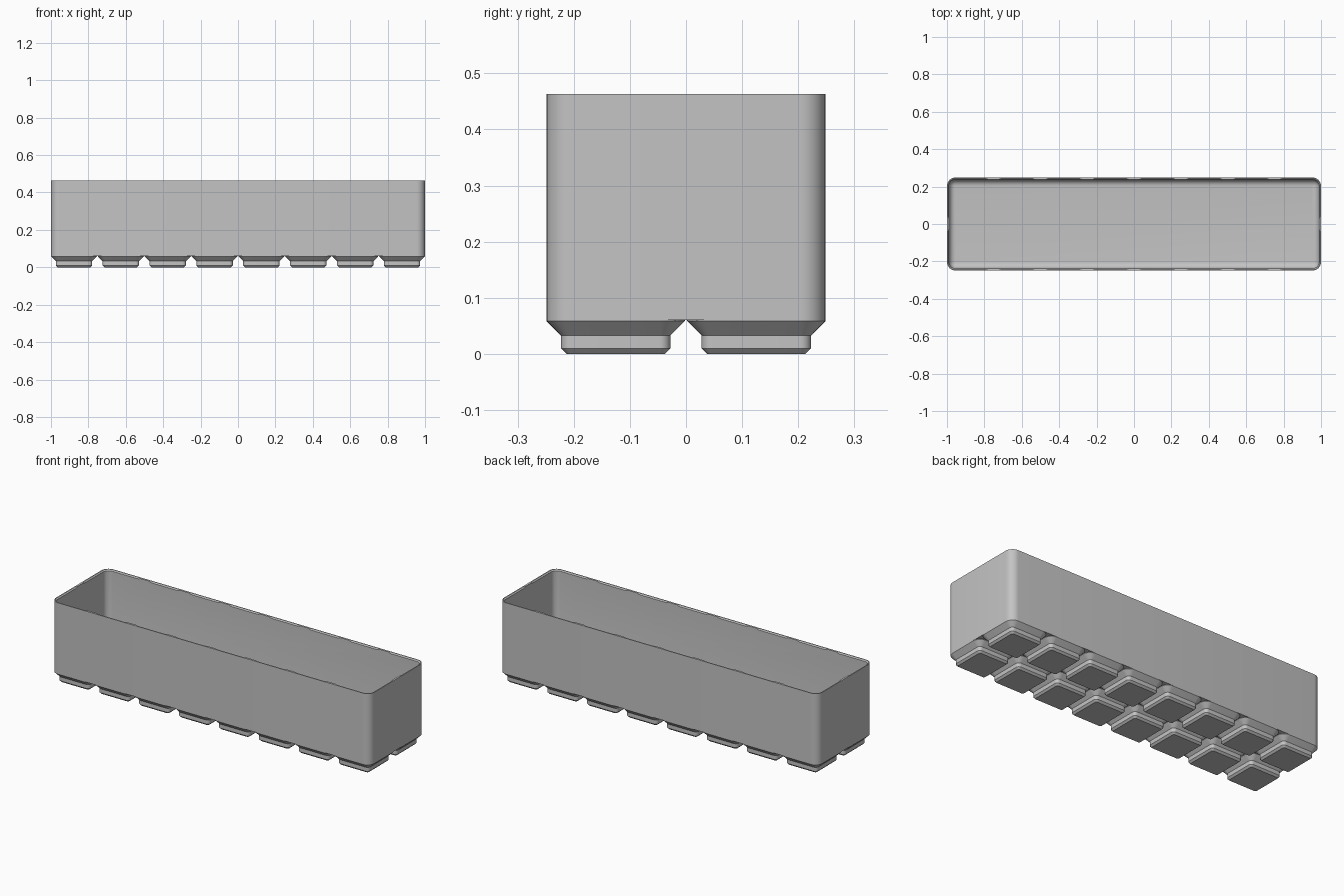
import bpy, bmesh, math

if "Cube" in bpy.data.objects:
    bpy.data.objects.remove(bpy.data.objects["Cube"], do_unlink=True)

# Main dimensions
HX, HY, RIM = 1.0, 0.2485, 0.463
CORNER, WALL = 0.0448, 0.0115
PITCH, FOOT_HALF = 0.2505, 0.1233
BASE, FLOOR, FILLET = 0.0605, 0.083, 0.033
COLS, ROWS = 8, 2

grey = bpy.data.materials.new("plain grey")
grey.use_nodes = True
grey.diffuse_color = (0.55, 0.55, 0.55, 1)
grey.node_tree.nodes["Principled BSDF"].inputs["Base Color"].default_value = grey.diffuse_color


def ring(bm, cx, cy, hx, hy, radius, z, steps=8):
    """Rounded rectangle of vertices."""
    verts = []
    for q, (sx, sy) in enumerate([(1, 1), (-1, 1), (-1, -1), (1, -1)]):
        for i in range(steps + 1):
            a = (q + i / steps) * math.pi / 2
            verts.append(bm.verts.new((cx + sx * (hx - radius) + radius * math.cos(a),
                                       cy + sy * (hy - radius) + radius * math.sin(a), z)))
    return verts


def loft(bm, cx, cy, hx, hy, profile):
    """Closed solid through rounded rectangles given as (inset, z) pairs."""
    rings = [ring(bm, cx, cy, hx - d, hy - d, max(CORNER - d, 0.006), z) for d, z in profile]
    for a, b in zip(rings, rings[1:]):
        for i in range(len(a)):
            j = (i + 1) % len(a)
            bm.faces.new((a[i], a[j], b[j], b[i]))
    bm.faces.new(rings[0][::-1])
    bm.faces.new(rings[-1])


def finish(bm, name):
    bmesh.ops.recalc_face_normals(bm, faces=bm.faces)
    mesh = bpy.data.meshes.new(name)
    bm.to_mesh(mesh)
    bm.free()
    mesh.materials.append(grey)
    obj = bpy.data.objects.new(name, mesh)
    bpy.context.collection.objects.link(obj)
    return obj


def select(obj):
    bpy.ops.object.select_all(action='DESELECT')
    obj.select_set(True)
    bpy.context.view_layer.objects.active = obj


def cell_grid(name, profile):
    """One loft in every grid cell."""
    bm = bmesh.new()
    for c in range(COLS):
        for r in range(ROWS):
            loft(bm, (c - (COLS - 1) / 2) * PITCH, (r - (ROWS - 1) / 2) * PITCH,
                 FOOT_HALF, FOOT_HALF, profile)
    return finish(bm, name)


# Open box: up the outside, over the rim, down to a filleted floor
fillet = [(WALL + FILLET * (1 - math.cos(a)), FLOOR + FILLET * (1 - math.sin(a)))
          for a in (i * math.pi / 12 for i in range(7))]
bm = bmesh.new()
loft(bm, 0, 0, HX, HY, [(0, BASE), (0, RIM), (WALL, RIM)] + fillet)
box = finish(bm, "box")

# Shallow stacking recesses along the inside of the rim, one per cell
cutter = cell_grid("rim_cutter", [(0.026, RIM - 0.0205), (0.0045, RIM + 0.001), (0.0045, RIM + 0.02)])
cutter.hide_render = True
select(box)
cut = box.modifiers.new("rim recesses", 'BOOLEAN')
cut.operation = 'DIFFERENCE'
cut.solver = 'EXACT'
cut.object = cutter
bpy.ops.object.modifier_apply(modifier=cut.name)
bpy.data.objects.remove(cutter, do_unlink=True)

# Stepped feet under the box
feet = cell_grid("feet", [(0.036, 0), (0.026, 0.01), (0.026, 0.0325), (0, 0.0585), (0, BASE)])

for obj in (box, feet):
    select(obj)
    bpy.ops.object.shade_smooth_by_angle(angle=math.radians(30))
